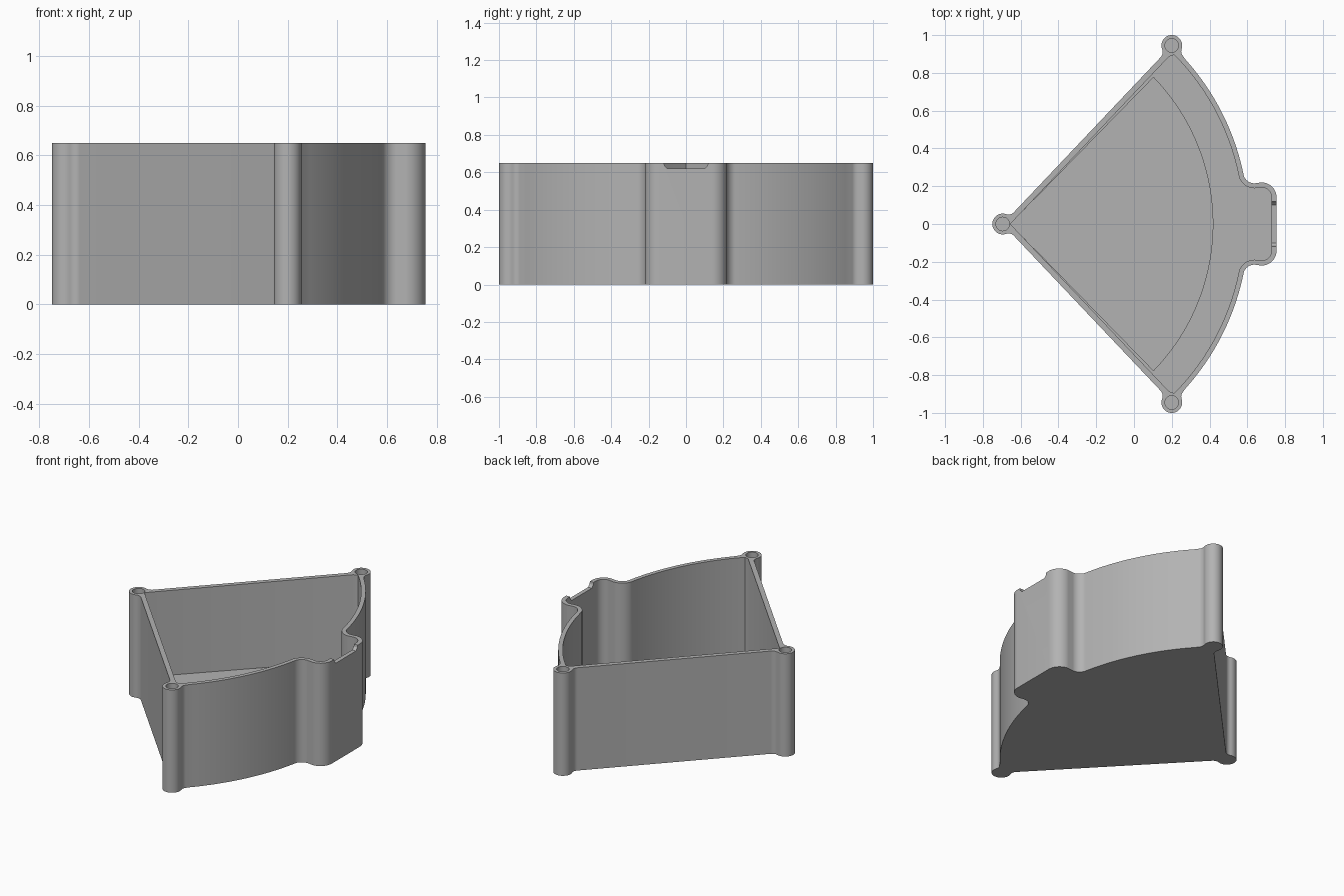
import bpy, bmesh
from math import sin, cos, radians, atan2, degrees
from mathutils import Vector

if "Cube" in bpy.data.objects:
    bpy.data.objects.remove(bpy.data.objects["Cube"])

HEIGHT, FLOOR, PLATE_TOP = 0.65, 0.03, 0.115
PIVOT, TIP = Vector((-0.695, 0)), Vector((0.2, 0.945))
POST, HOLE, NECK, WALL = 0.055, 0.036, 0.04, 0.026
RADIUS = (TIP - PIVOT).length
SIDE = degrees(atan2(TIP.y, TIP.x - PIVOT.x))

grey = bpy.data.materials.new("plain_grey")
grey.use_nodes = True
grey.diffuse_color = (0.45, 0.45, 0.45, 1)
grey.node_tree.nodes["Principled BSDF"].inputs["Base Color"].default_value = (0.45, 0.45, 0.45, 1)


def polar(center, r, angle):
    return Vector(center) + r * Vector((cos(radians(angle)), sin(radians(angle))))


def arc(center, r, start, end, steps=10):
    return [polar(center, r, start + (end - start) * i / steps) for i in range(steps + 1)]


def mirrored(half):
    """Close a half outline by mirroring it across y = 0."""
    return half + [Vector((p.x, -p.y)) for p in reversed(half) if abs(p.y) > 1e-5]


def prism(name, points, z0, z1, place=lambda p, h: (p.x, p.y, h)):
    """Extrude a flat outline between two levels."""
    bm = bmesh.new()
    face = bm.faces.new([bm.verts.new(place(p, z0)) for p in points])
    top = bmesh.ops.extrude_face_region(bm, geom=[face])["geom"]
    shift = Vector(place(points[0], z1)) - Vector(place(points[0], z0))
    bmesh.ops.translate(bm, vec=shift, verts=[g for g in top if isinstance(g, bmesh.types.BMVert)])
    bmesh.ops.recalc_face_normals(bm, faces=bm.faces)
    mesh = bpy.data.meshes.new(name)
    bm.to_mesh(mesh)
    bm.free()
    mesh.materials.append(grey)
    obj = bpy.data.objects.new(name, mesh)
    bpy.context.collection.objects.link(obj)
    return obj


def activate(obj):
    bpy.ops.object.select_all(action="DESELECT")
    obj.select_set(True)
    bpy.context.view_layer.objects.active = obj


def cut(target, cutter):
    cutter.hide_render = True
    mod = target.modifiers.new("cut", "BOOLEAN")
    mod.operation, mod.solver, mod.object = "DIFFERENCE", "EXACT", cutter
    activate(target)
    bpy.ops.object.modifier_apply(modifier=mod.name)
    bpy.data.objects.remove(cutter)


# Outline: corner posts joined to the walls by concave necks
reach = ((POST + NECK) ** 2 - NECK ** 2) ** 0.5
lean = degrees(atan2(NECK, reach))
neck_a = polar(PIVOT, POST + NECK, SIDE + lean)
neck_b = polar(TIP, POST + NECK, SIDE + 180 - lean)
neck_c = polar(TIP, POST + NECK, SIDE - 90 + lean)
to_c = degrees(atan2(neck_c.y, neck_c.x - PIVOT.x))

# Spout: concave shoulder and rounded outer corner
shoulder, corner = Vector((0.638, 0.275)), Vector((0.675, 0.14))
to_s = degrees(atan2(shoulder.y, shoulder.x - PIVOT.x))

outer = arc(PIVOT, POST, 180, SIDE + lean, 16)
outer += arc(neck_a, NECK, SIDE + lean + 180, SIDE + 270)[1:]
outer += arc(neck_b, NECK, SIDE - 90, SIDE - lean)
outer += arc(TIP, POST, SIDE + 180 - lean, SIDE - 90 + lean, 24)[1:]
outer += arc(neck_c, NECK, SIDE + 90 + lean, to_c + 180)[1:]
outer += arc(PIVOT, RADIUS, to_c, to_s, 32)[1:]
outer += arc(shoulder, 0.06, to_s + 180, 270)[1:]
outer += arc(corner, 0.08, 90, 0)
tray = prism("tray_body", mirrored(outer), 0, HEIGHT)

# Cavity following the walls at an even thickness
inner = [Vector((-0.655, 0)), Vector((0.186, 0.887))]
inner += arc(PIVOT, RADIUS - WALL, 44.6, to_s, 32)
inner += arc(shoulder, 0.06 + WALL, to_s + 180, 270)[1:]
inner += arc(corner, 0.08 - WALL, 90, 0)
cut(tray, prism("cavity", mirrored(inner), FLOOR, HEIGHT + 0.1))

# Blind holes in the three posts
for spot in (PIVOT, TIP, Vector((TIP.x, -TIP.y))):
    cut(tray, prism("post_hole", arc(spot, HOLE, 0, 360, 32)[:-1], HEIGHT - 0.12, HEIGHT + 0.1))

# Shallow finger notch in the spout rim
notch = [Vector(p) for p in ((-0.12, 0.66), (-0.115, 0.635), (-0.1, 0.62),
                             (0.1, 0.62), (0.115, 0.635), (0.12, 0.66))]
cut(tray, prism("notch", notch, 0.7, 0.8, lambda p, h: (h, p.x, p.y)))

# Raised sector of floor, tucked slightly into the side walls
sector = [Vector((-0.657, 0))] + arc(PIVOT, 1.115, 44.3, 0, 32)
plate = prism("raised_floor", mirrored(sector), FLOOR - 0.01, PLATE_TOP)

for obj in (tray, plate):
    activate(obj)
    bpy.ops.object.shade_smooth_by_angle(angle=radians(30))
